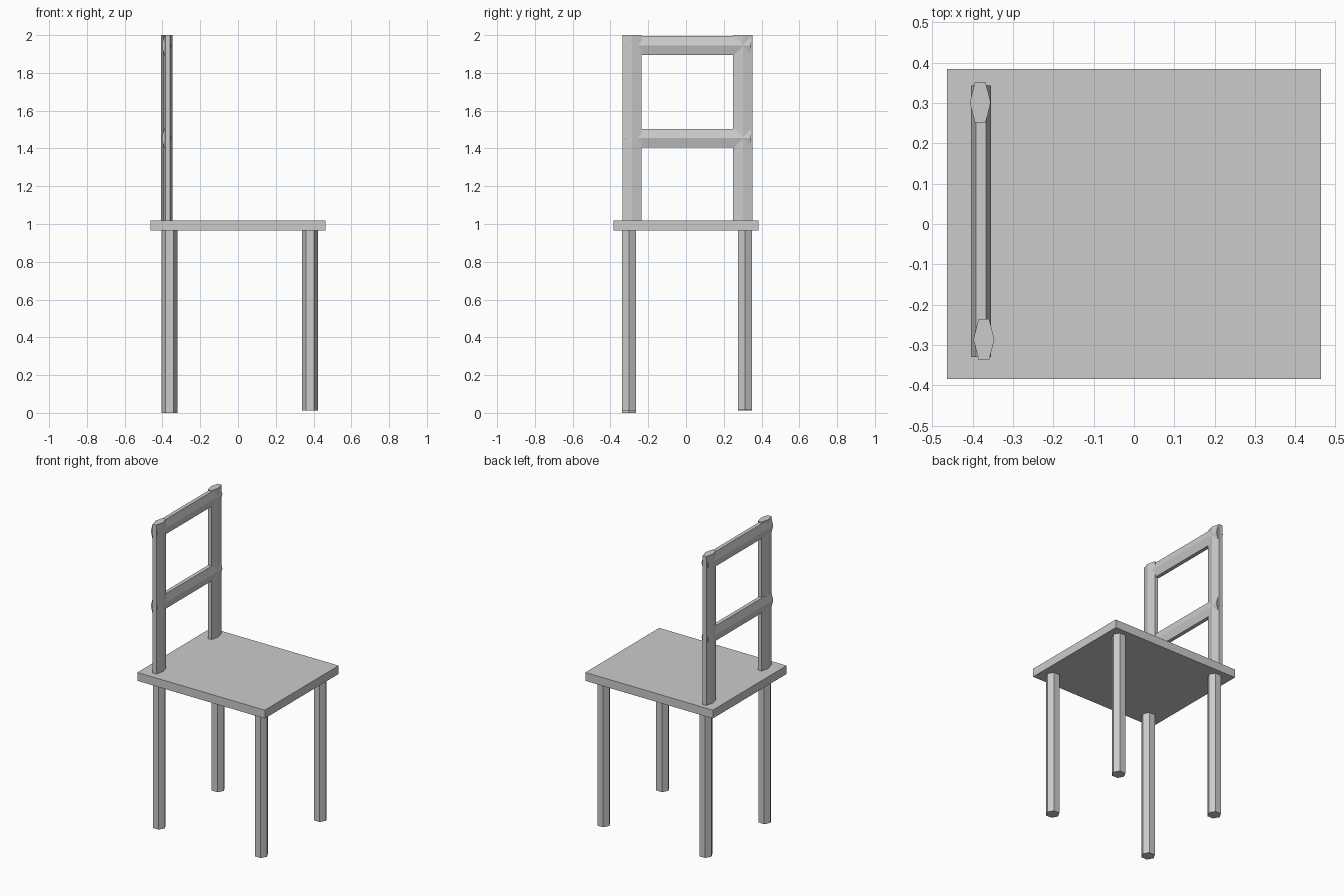
import bpy, bmesh
from math import cos, sin, pi
from mathutils import Vector

if "Cube" in bpy.data.objects:
    bpy.data.objects.remove(bpy.data.objects["Cube"])


def hex_bar(name, start, end, across, points, half_points, half_flats):
    """Six-sided bar from start to end: corners along 'points', flat sides along 'across'."""
    start, end, u, v = map(Vector, (start, end, points, across))
    bm = bmesh.new()
    rings = []
    for c in (start, end):
        rings.append([bm.verts.new(c + u * half_points * cos(i * pi / 3)
                                   + v * half_flats * sin(i * pi / 3) / sin(pi / 3))
                      for i in range(6)])
    a, b = rings
    for i in range(6):
        j = (i + 1) % 6
        bm.faces.new((a[i], a[j], b[j], b[i]))
    bm.faces.new(a[::-1])
    bm.faces.new(b)
    bmesh.ops.recalc_face_normals(bm, faces=bm.faces)
    mesh = bpy.data.meshes.new(name)
    bm.to_mesh(mesh)
    bm.free()
    obj = bpy.data.objects.new(name, mesh)
    bpy.context.collection.objects.link(obj)
    return obj


X, Y, Z = (1, 0, 0), (0, 1, 0), (0, 0, 1)

# Seat board
bpy.ops.mesh.primitive_cube_add(size=1, location=(0, 0, 0.992))
seat = bpy.context.object
seat.name = "seat"
seat.scale = (0.928, 0.768, 0.055)
bpy.ops.object.transform_apply(location=False, rotation=False, scale=True)

# Legs, slightly uneven at the floor
for name, x, y, foot in (("leg_back_near", -0.363, -0.301, 0.0),
                         ("leg_back_far", -0.363, 0.312, 0.012),
                         ("leg_front_near", 0.381, -0.301, 0.012),
                         ("leg_front_far", 0.381, 0.312, 0.015)):
    hex_bar(name, (x, y, foot), (x, y, 0.97), Y, X, 0.042, 0.037)

# Backrest posts, flattened hexagons
for name, x, y in (("back_post_near", -0.372, -0.286),
                   ("back_post_far", -0.381, 0.301)):
    hex_bar(name, (x, y, 1.01), (x, y, 2.0), Y, X, 0.026, 0.051)

# Backrest rails
for name, z in (("top_rail", 1.945), ("middle_rail", 1.455)):
    hex_bar(name, (-0.379, -0.33, z), (-0.379, 0.343, z), Z, X, 0.025, 0.049)
